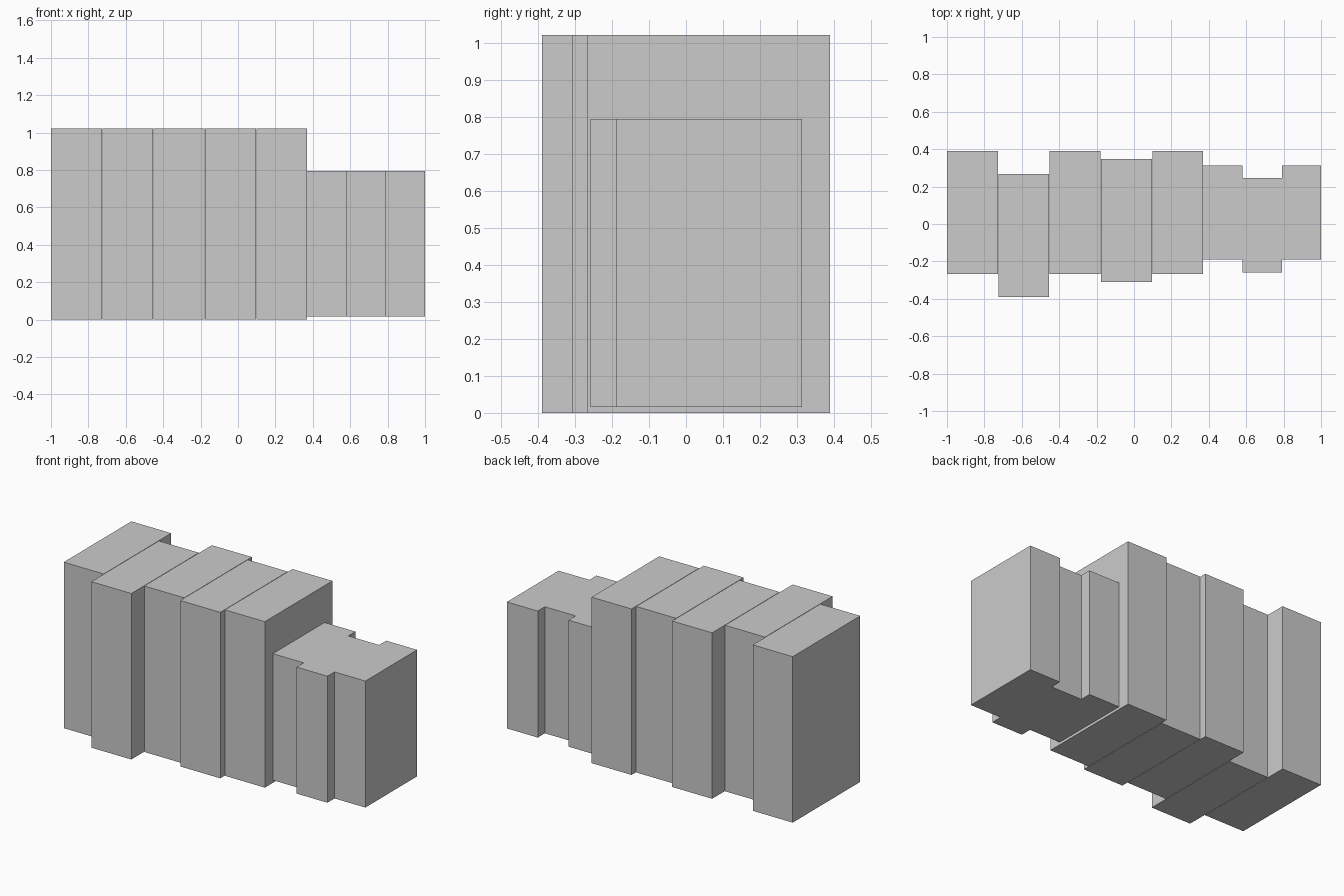
import bpy

if "Cube" in bpy.data.objects:
    bpy.data.objects.remove(bpy.data.objects["Cube"])


def box(name, x0, width, y0, depth, z0, height):
    """Axis-aligned box given by its minimum corner and size."""
    bpy.ops.mesh.primitive_cube_add(
        size=1, location=(x0 + width / 2, y0 + depth / 2, z0 + height / 2))
    obj = bpy.context.object
    obj.name = name
    obj.scale = (width, depth, height)
    bpy.ops.object.transform_apply(location=False, rotation=False, scale=True)


# Five tall books, pushed in by different amounts
for i, front in enumerate((-0.267, -0.39, -0.267, -0.309, -0.267)):
    box(f"tall_book_{i + 1}", -1 + i * 0.2745, 0.272, front, 0.657, 0, 1.022)

# Three short books, raised slightly off the floor
for i, front in enumerate((-0.189, -0.258, -0.189)):
    box(f"short_book_{i + 1}", 0.37 + i * 0.21, 0.21, front, 0.503, 0.016, 0.779)
